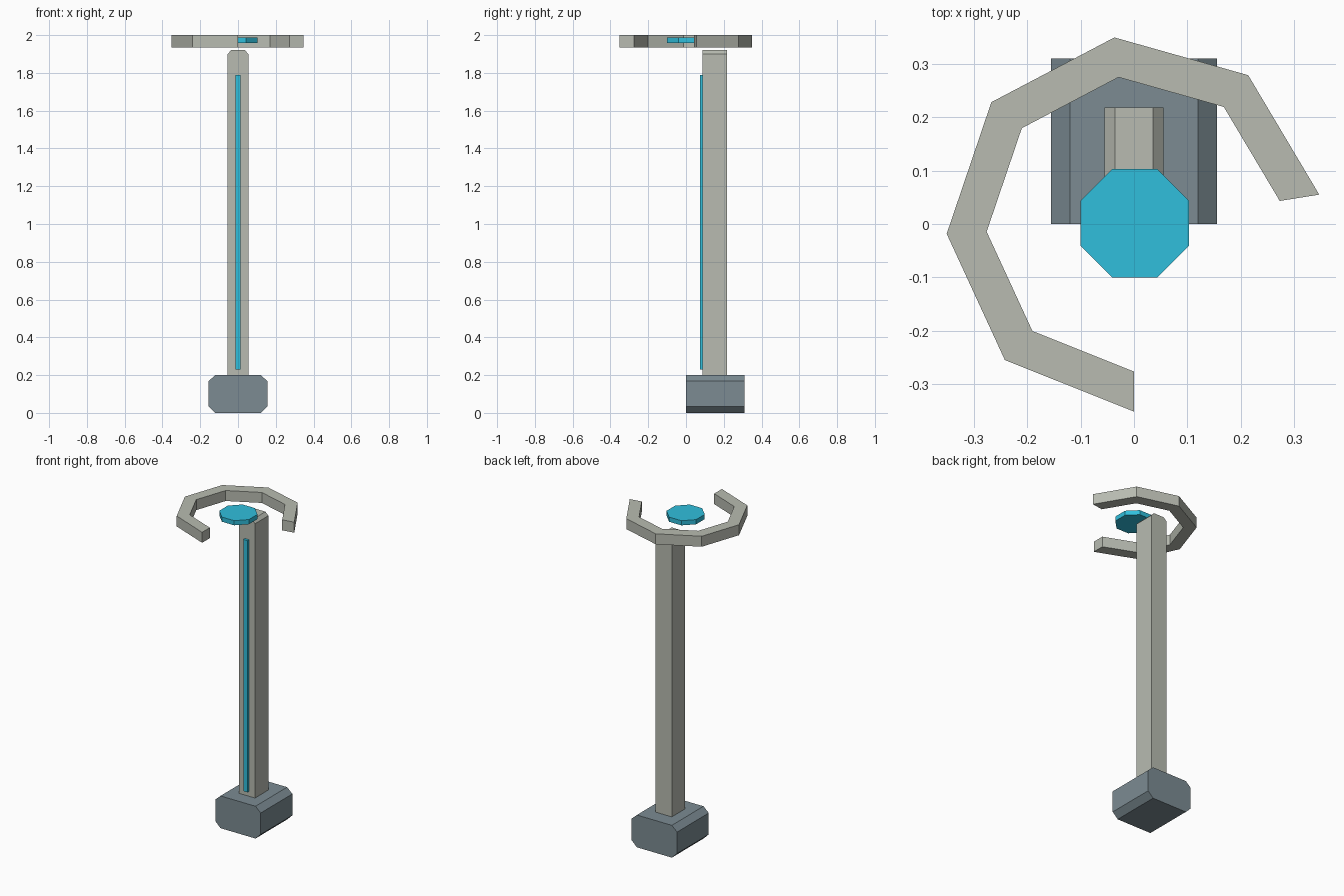
import bpy, bmesh
from math import cos, sin, pi, radians
from mathutils import Vector

if "Cube" in bpy.data.objects:
    bpy.data.objects.remove(bpy.data.objects["Cube"])


def material(name, rgb):
    m = bpy.data.materials.new(name)
    m.diffuse_color = (*rgb, 1)
    m.use_nodes = True
    m.node_tree.nodes["Principled BSDF"].inputs["Base Color"].default_value = m.diffuse_color
    return m


PALE = material("pale_metal", (0.48, 0.50, 0.44))
SLATE = material("slate_metal", (0.20, 0.26, 0.29))
CYAN = material("cyan_glow", (0.03, 0.52, 0.72))


def extrude(name, profile, sweep, mat):
    """Extrude a closed 3D profile along the sweep vector."""
    bm = bmesh.new()
    face = bm.faces.new([bm.verts.new(p) for p in profile])
    new = bmesh.ops.extrude_face_region(bm, geom=[face])["geom"]
    verts = [v for v in new if isinstance(v, bmesh.types.BMVert)]
    bmesh.ops.translate(bm, verts=verts, vec=Vector(sweep))
    bmesh.ops.recalc_face_normals(bm, faces=bm.faces)
    mesh = bpy.data.meshes.new(name)
    bm.to_mesh(mesh)
    bm.free()
    mesh.materials.append(mat)
    ob = bpy.data.objects.new(name, mesh)
    bpy.context.collection.objects.link(ob)
    return ob


def mirrored(half, y):
    """Mirror right-hand (x, z) points into a closed profile at depth y."""
    return [(x, y, z) for x, z in half] + [(-x, y, z) for x, z in reversed(half)]


def arc(radius, angles, z, centre=0.0):
    return [(centre + radius * cos(a), centre + radius * sin(a), z) for a in angles]


# base: chamfered block
extrude("base", mirrored([(0.12, 0), (0.156, 0.035), (0.156, 0.168), (0.12, 0.2)], 0),
        (0, 0.31, 0), SLATE)

# column with chamfered top edges
extrude("column", mirrored([(0.055, 0.005), (0.055, 1.9), (0.036, 1.92)], 0.088),
        (0, 0.13, 0), PALE)

# light strip on the column front
extrude("light_strip", mirrored([(0.014, 0.23), (0.014, 1.79)], 0.073),
        (0, 0.02, 0), CYAN)

# octagonal lamp disc
octagon = [pi / 8 + i * pi / 4 for i in range(8)]
extrude("lamp_disc", arc(0.11, octagon, 1.959, 0.0015), (0, 0, 0.029), CYAN)

# open six-segment ring around the lamp
turns = [radians(-90 - 43.5 * i) for i in range(7)]
extrude("open_ring", arc(0.3515, turns, 1.935) + arc(0.2765, turns[::-1], 1.935),
        (0, 0, 0.065), PALE)
